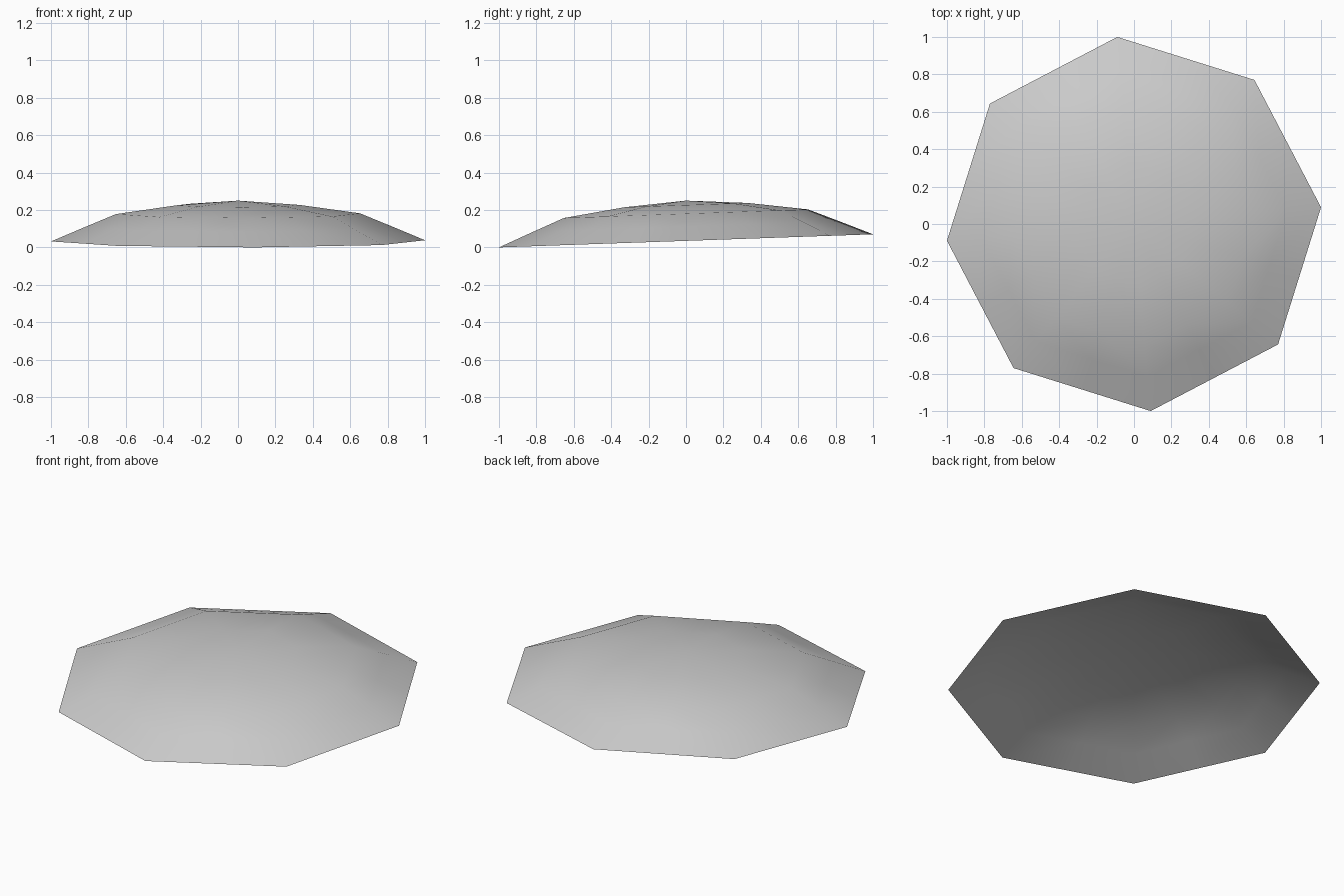
import bpy
import bmesh
from math import sin, cos, pi, radians

default = bpy.data.objects.get("Cube")
if default:
    bpy.data.objects.remove(default, do_unlink=True)

SIDES = 8
TURN = radians(5.1)       # twist of the ribs about the vertical
TILT = 0.035              # rise of the canopy towards the back
RADIUS = 1.004
APEX = 0.25
# Rib profile from centre to rim: radius, height
PROFILE = [(0.33, 0.226), (0.655, 0.18), (0.82, 0.112), (RADIUS, 0.035)]

fabric = bpy.data.materials.new("grey fabric")
fabric.use_nodes = True
fabric.diffuse_color = (0.6, 0.6, 0.6, 1)
fabric.node_tree.nodes["Principled BSDF"].inputs["Base Color"].default_value = (0.6, 0.6, 0.6, 1)


def ring_points(bm, radius, height):
    """One octagonal ring with a vertex on each rib and each panel middle."""
    corners = []
    for i in range(SIDES):
        a = TURN + 2 * pi * i / SIDES
        x, y = radius * cos(a), radius * sin(a)
        corners.append((x, y, height + TILT * y))
    ring = []
    for i, p in enumerate(corners):
        q = corners[(i + 1) % SIDES]
        ring.append(bm.verts.new(p))
        ring.append(bm.verts.new([(u + v) / 2 for u, v in zip(p, q)]))
    return ring


def canopy(name, drop, downward):
    """Eight-panel dome; drop lowers everything except the shared rim."""
    bm = bmesh.new()
    apex = bm.verts.new((0, 0, APEX - drop))
    rings = [ring_points(bm, r, h - (0 if r == RADIUS else drop)) for r, h in PROFILE]
    count = len(rings[0])
    for i in range(count):
        j = (i + 1) % count
        bm.faces.new((apex, rings[0][i], rings[0][j]))
        for inner, outer in zip(rings, rings[1:]):
            bm.faces.new((inner[i], outer[i], outer[j], inner[j]))
    if downward:
        bmesh.ops.reverse_faces(bm, faces=bm.faces[:])
    mesh = bpy.data.meshes.new(name)
    bm.to_mesh(mesh)
    bm.free()
    mesh.materials.append(fabric)
    obj = bpy.data.objects.new(name, mesh)
    bpy.context.scene.collection.objects.link(obj)
    bpy.ops.object.select_all(action='DESELECT')
    obj.select_set(True)
    bpy.context.view_layer.objects.active = obj
    bpy.ops.object.shade_smooth_by_angle(angle=radians(30))
    return obj


# Outer cover and the lining just beneath it
canopy("canopy_cover", 0, False)
canopy("canopy_lining", 0.003, True)
